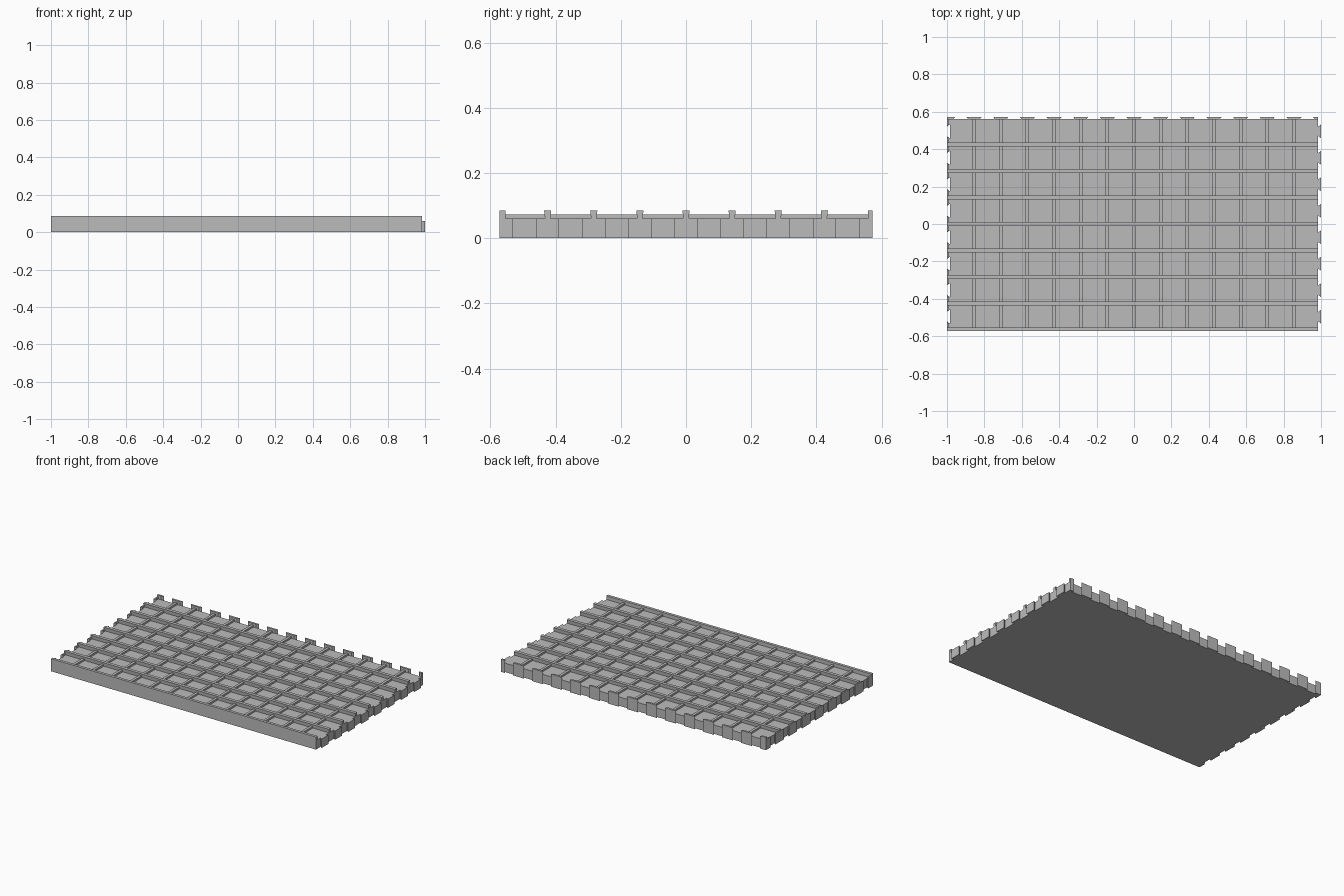
import bpy, bmesh

if "Cube" in bpy.data.objects:
    bpy.data.objects.remove(bpy.data.objects["Cube"])

PX, PY = 0.1425, 0.1415          # cell pitch
X0, X1 = -1.0, 0.985             # plate sides, without the tabs
Y0, Y1 = -0.573, 0.561
FLOOR, LOW, HIGH = 0.06, 0.072, 0.085
ROOT, TIP, REACH = 0.026, 0.037, 0.015   # dovetail half widths and depth

grey = bpy.data.materials.new("plain grey")
grey.diffuse_color = (0.5, 0.5, 0.5, 1)
grey.use_nodes = True
grey.node_tree.nodes["Principled BSDF"].inputs["Base Color"].default_value = grey.diffuse_color


def make(name, loops):
    """Mesh object from closed prisms, each a (bottom points, top points) pair."""
    bm = bmesh.new()
    for low, high in loops:
        a = [bm.verts.new(p) for p in low]
        b = [bm.verts.new(p) for p in high]
        n = len(a)
        bm.faces.new(a[::-1])
        bm.faces.new(b)
        for i in range(n):
            j = (i + 1) % n
            bm.faces.new((a[i], a[j], b[j], b[i]))
    bmesh.ops.recalc_face_normals(bm, faces=bm.faces)
    me = bpy.data.meshes.new(name)
    bm.to_mesh(me)
    bm.free()
    me.materials.append(grey)
    ob = bpy.data.objects.new(name, me)
    bpy.context.collection.objects.link(ob)
    return ob


def prism(points, z0, z1):
    return [(x, y, z0) for x, y in points], [(x, y, z1) for x, y in points]


def box(x0, x1, y0, y1, z0, z1):
    return prism([(x0, y0), (x1, y0), (x1, y1), (x0, y1)], z0, z1)


# Base plate: dovetail tabs on the right, matching sockets on the left
cells = [(k + 0.5) * PY for k in range(-4, 4)]
outline = [(X0, Y0), (X1, Y0)]
for c in cells:
    outline += [(X1, c - ROOT), (X1 + REACH, c - TIP), (X1 + REACH, c + TIP), (X1, c + ROOT)]
outline += [(X1, Y1), (X0, Y1)]
for c in reversed(cells):
    outline += [(X0, c + ROOT), (X0 + REACH, c + TIP), (X0 + REACH, c - TIP), (X0, c - ROOT)]
make("base_plate", [prism(outline, 0, FLOOR)])

# Tall rails across the width, slightly wider at the top
rails = []
for k in range(-3, 4):
    y = k * PY
    lo, hi, z = 0.008, 0.011, FLOOR - 0.003
    rails.append((
        [(X0, y - lo, z), (X1, y - lo, z), (X1, y + lo, z), (X0, y + lo, z)],
        [(X0, y - hi, HIGH), (X1, y - hi, HIGH), (X1, y + hi, HIGH), (X0, y + hi, HIGH)]))
make("cross_rails", rails)

# Front border wall
make("front_wall", [box(X0, X1, Y0, Y0 + 0.019, FLOOR - 0.003, HIGH)])

# Low ribs from front to back
make("low_ribs", [box(k * PX - 0.009, k * PX + 0.009, Y0 + 0.01, Y1, FLOOR - 0.003, LOW)
                  for k in range(-6, 7)])

# Left edge rib, broken by the sockets
segments = []
for k in range(-4, 5):
    a = max(Y0 + 0.01, k * PY - PY / 2 + ROOT)
    b = min(Y1, k * PY + PY / 2 - ROOT)
    slope = TIP - ROOT
    a2 = a if k == -4 else a + slope
    b2 = b if k == 4 else b - slope
    segments.append(prism([(X0, a), (X0 + 0.011, a2), (X0 + 0.011, b2), (X0, b)],
                          FLOOR - 0.003, LOW))
make("left_rib", segments)

# Back dovetail tabs, with half tabs at the corners
tabs = []
for k in range(-7, 8):
    c = k * PX
    pts = [(c - 0.03, Y1 - 0.002), (c + 0.03, Y1 - 0.002), (c + 0.041, 0.573), (c - 0.041, 0.573)]
    tabs.append(prism([(min(max(x, X0), X1), y) for x, y in pts], 0, HIGH))
make("back_tabs", tabs)
